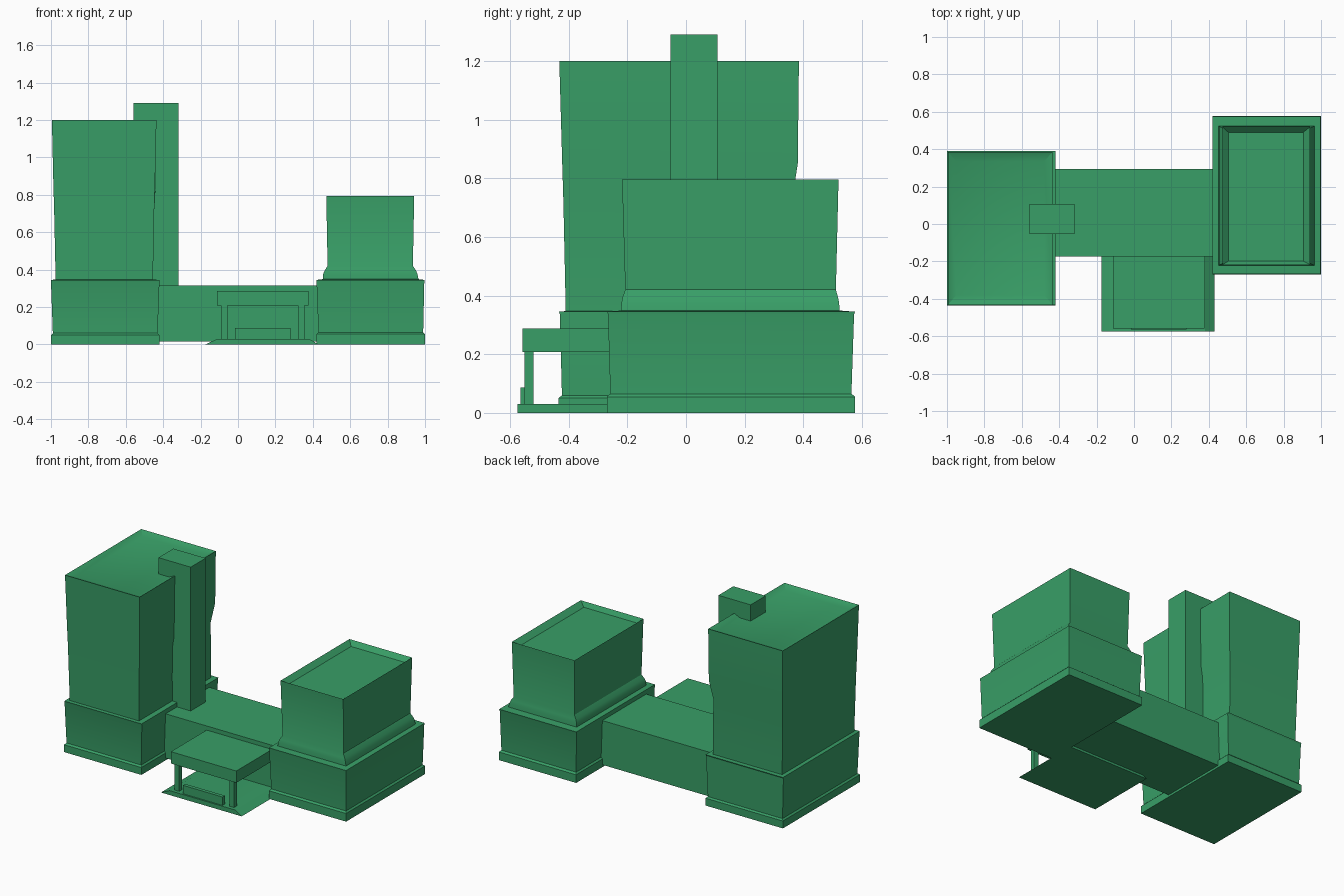
import bpy, bmesh
from math import radians

cube = bpy.data.objects.get("Cube")
if cube:
    bpy.data.objects.remove(cube)

# Single green for the whole complex
green = bpy.data.materials.new("building green")
green.use_nodes = True
colour = (0.04, 0.345, 0.135, 1)
green.diffuse_color = colour
green.node_tree.nodes["Principled BSDF"].inputs["Base Color"].default_value = colour


def finish(name, bm):
    bmesh.ops.recalc_face_normals(bm, faces=bm.faces)
    mesh = bpy.data.meshes.new(name)
    bm.to_mesh(mesh)
    bm.free()
    mesh.materials.append(green)
    obj = bpy.data.objects.new(name, mesh)
    bpy.context.collection.objects.link(obj)
    bpy.ops.object.select_all(action='DESELECT')
    obj.select_set(True)
    bpy.context.view_layer.objects.active = obj
    bpy.ops.object.shade_smooth_by_angle(angle=radians(25))
    return obj


def loft(name, levels, corner_shift=None):
    """Stack rectangles (z, x0, x1, y0, y1), capped at both ends.
    corner_shift moves the back inner corner of chosen levels."""
    bm = bmesh.new()
    previous = None
    for i, (z, x0, x1, y0, y1) in enumerate(levels):
        d = (corner_shift or {}).get(i, 0)
        ring = [bm.verts.new(p) for p in
                ((x0, y0, z), (x1, y0, z), (x1 + d, y1 + d, z), (x0, y1, z))]
        if previous is None:
            bm.faces.new(ring[::-1])
        else:
            for k in range(4):
                n = (k + 1) % 4
                bm.faces.new((previous[k], previous[n], ring[n], ring[k]))
        previous = ring
    bm.faces.new(previous)
    return finish(name, bm)


def box(name, x0, x1, y0, y1, z0, z1):
    return loft(name, [(z0, x0, x1, y0, y1), (z1, x0, x1, y0, y1)])


# Tall tower: plinth, podium, flared shaft and sunken roof
loft("tall_tower", [
    (0.00, -1.00, -0.42, -0.435, 0.39),
    (0.05, -1.00, -0.42, -0.435, 0.39),
    (0.06, -0.99, -0.43, -0.423, 0.38),
    (0.335, -1.00, -0.42, -0.43, 0.385),
    (0.345, -1.00, -0.42, -0.433, 0.39),
    (0.347, -0.975, -0.455, -0.41, 0.362),
    (0.72, -0.983, -0.448, -0.418, 0.371),
    (0.85, -0.987, -0.444, -0.422, 0.375),
    (1.20, -0.995, -0.436, -0.432, 0.385),
    (1.18, -0.95, -0.48, -0.38, 0.335),
], {6: -0.01, 7: 0.006})

# Lower tower: plinth, podium, curved shoulder, shaft and sunken roof
loft("low_tower", [
    (0.00, 0.42, 1.00, -0.27, 0.577),
    (0.055, 0.42, 1.00, -0.27, 0.577),
    (0.065, 0.43, 0.99, -0.258, 0.564),
    (0.335, 0.42, 0.996, -0.266, 0.573),
    (0.345, 0.42, 0.998, -0.268, 0.576),
    (0.349, 0.453, 0.965, -0.222, 0.524),
    (0.375, 0.455, 0.96, -0.22, 0.522),
    (0.395, 0.463, 0.952, -0.216, 0.518),
    (0.42, 0.479, 0.935, -0.207, 0.511),
    (0.795, 0.472, 0.942, -0.218, 0.52),
    (0.765, 0.505, 0.905, -0.198, 0.49),
])

# Connecting hall and lift shaft
box("connecting_hall", -0.435, 0.435, -0.175, 0.295, 0.015, 0.315)
box("lift_shaft", -0.56, -0.318, -0.053, 0.107, 0.31, 1.29)

# Entrance platform with ramped sides
loft("entrance_platform", [
    (0.00, -0.175, 0.43, -0.575, -0.09),
    (0.03, -0.11, 0.38, -0.575, -0.09),
])

# Entrance canopy, posts and low front wall
box("entrance_canopy", -0.113, 0.378, -0.558, -0.17, 0.207, 0.287)
for side, x in (("right", -0.073), ("left", 0.338)):
    box(side + "_canopy_post", x - 0.017, x + 0.017, -0.55, -0.52, 0.03, 0.207)
box("low_front_wall", -0.017, 0.28, -0.565, -0.54, 0.03, 0.087)
